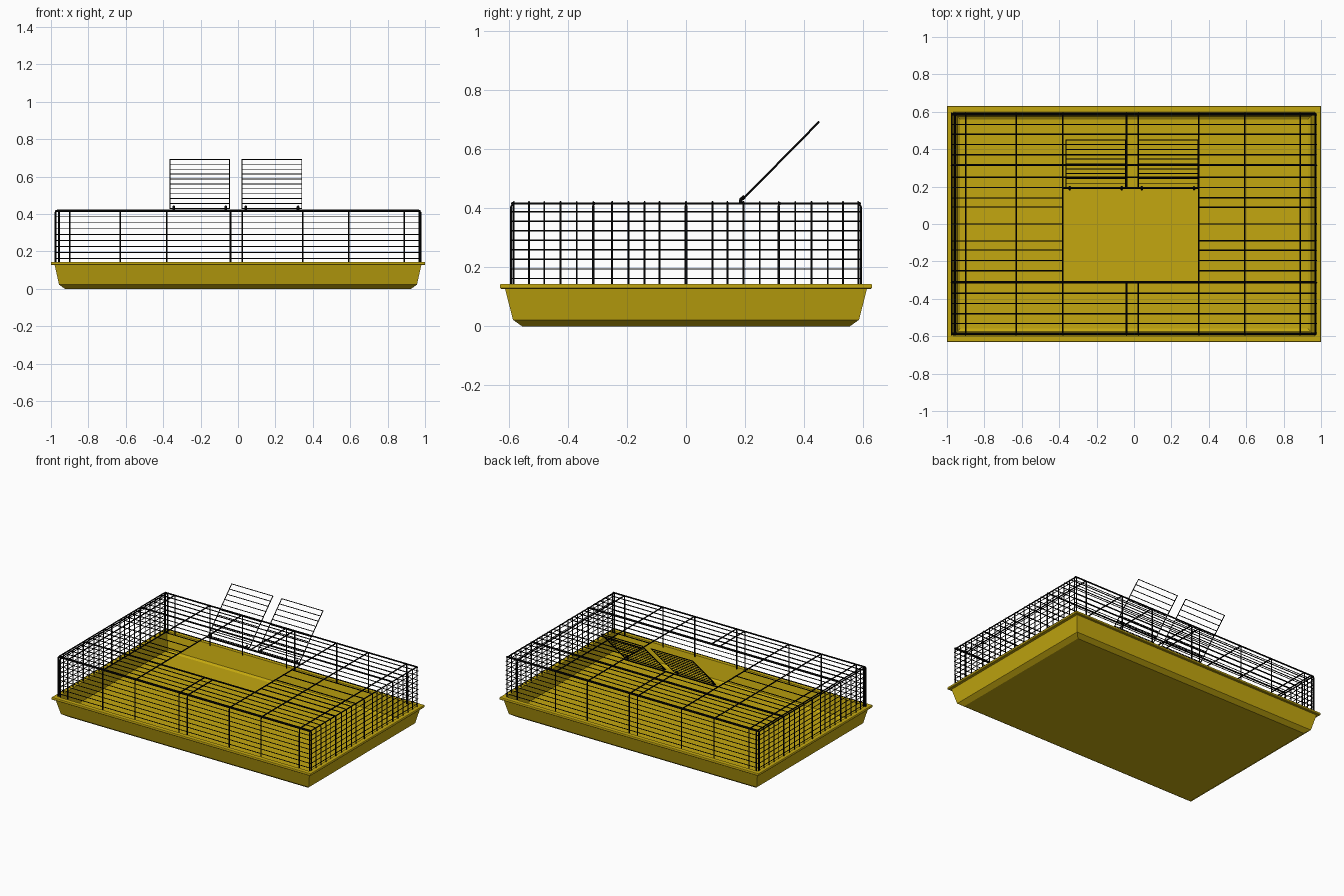
import bpy, bmesh
from mathutils import Vector

cube = bpy.data.objects.get("Cube")
if cube:
    bpy.data.objects.remove(cube)


def material(name, rgb):
    m = bpy.data.materials.new(name)
    m.use_nodes = True
    m.diffuse_color = (*rgb, 1)
    m.node_tree.nodes["Principled BSDF"].inputs["Base Color"].default_value = (*rgb, 1)
    return m


YELLOW = material("mustard_plastic", (0.55, 0.39, 0.005))
BLACK = material("black_wire", (0.002, 0.002, 0.002))


def wires(name, paths, radius, closed=False):
    """Turn a list of point paths into one mesh of round wires."""
    curve = bpy.data.curves.new(name, "CURVE")
    curve.dimensions = "3D"
    curve.bevel_depth = radius
    curve.bevel_resolution = 1
    curve.use_fill_caps = True
    for path in paths:
        spline = curve.splines.new("POLY")
        spline.points.add(len(path) - 1)
        for point, co in zip(spline.points, path):
            point.co = (*co, 1)
        spline.use_cyclic_u = closed
    temp = bpy.data.objects.new(name + "_curve", curve)
    mesh = bpy.data.meshes.new_from_object(temp)
    bpy.data.objects.remove(temp)
    mesh.name = name
    mesh.materials.clear()
    mesh.materials.append(BLACK)
    mesh.shade_smooth()
    obj = bpy.data.objects.new(name, mesh)
    bpy.context.collection.objects.link(obj)
    return obj


# Tray: rectangular loops (half width, half depth, height) from inside to underside
LOOPS = [(0.93, 0.56, 0.02), (0.945, 0.575, 0.03), (0.968, 0.598, 0.143),
         (0.998, 0.628, 0.143), (1.0, 0.63, 0.14), (1.0, 0.63, 0.13),
         (0.997, 0.627, 0.127), (0.98, 0.613, 0.127), (0.957, 0.586, 0.022),
         (0.925, 0.555, 0.0)]
bm = bmesh.new()
rings = [[bm.verts.new((sx * w, sy * d, z)) for sx, sy in
          ((-1, -1), (1, -1), (1, 1), (-1, 1))] for w, d, z in LOOPS]
for a, b in zip(rings, rings[1:]):
    for i in range(4):
        j = (i + 1) % 4
        bm.faces.new((a[i], a[j], b[j], b[i]))
bm.faces.new(rings[0])
bm.faces.new(rings[-1])
bmesh.ops.recalc_face_normals(bm, faces=bm.faces)
mesh = bpy.data.meshes.new("tray")
bm.to_mesh(mesh)
bm.free()
mesh.materials.append(YELLOW)
tray = bpy.data.objects.new("tray", mesh)
bpy.context.collection.objects.link(tray)

# Cage limits, and the hatch opening in the roof
HX, HY, BASE = 0.975, 0.592, 0.135
HATCH_X, HATCH_Y = (-0.38, 0.347), (-0.31, 0.192)
BEND = 0.012


def hoop(half, top):
    """Rounded arch over the cage as (across, height) pairs."""
    side = [(half, BASE), (half, top - BEND), (half - BEND * 0.3, top - BEND * 0.3),
            (half - BEND, top)]
    return [(-a, z) for a, z in side], side[::-1]


# Hoops running left to right, cut where they would cross the hatch
top = 0.421
left, right = hoop(HX, top)
half_ys = [0.09, 0.14, 0.195, 0.25, 0.314, 0.37, 0.425, 0.48, 0.532, 0.583]
cross_paths = []
for y in [0] + half_ys + [-v for v in half_ys]:
    if HATCH_Y[0] + 0.01 < y < HATCH_Y[1] - 0.01:
        parts = [left + [(HATCH_X[0], top)], [(HATCH_X[1], top)] + right]
    else:
        parts = [left + right]
    cross_paths += [[(a, y, z) for a, z in part] for part in parts]
wires("cross_hoops", cross_paths, 0.0034)

# Hoops running front to back, the middle ones cut at the hatch
top = 0.416
front, back = hoop(HY, top)
long_paths = []
for x in (-0.975, -0.957, -0.9, -0.63, -0.38, -0.04, 0.023, 0.347, 0.593, 0.888, 0.968):
    if HATCH_X[0] < x < HATCH_X[1]:
        parts = [front + [(HATCH_Y[0], top)], [(HATCH_Y[1], top)] + back]
    else:
        parts = [front + back]
    long_paths += [[(x, a, z) for a, z in part] for part in parts]
wires("long_hoops", long_paths, 0.0042)

# Horizontal wires wrapped around the four walls
bands = []
for i in range(8):
    z = 0.162 + i * 0.0323
    bands.append([(-HX, -HY, z), (HX, -HY, z), (HX, HY, z), (-HX, HY, z)])
wires("wall_bands", bands, 0.0026, closed=True)

# Heavier posts on the end walls and bars across the roof
wires("end_posts", [[(s * HX, y, BASE), (s * HX, y, 0.41)]
                    for s in (-1, 1) for y in (-0.314, 0, 0.314)], 0.005)
wires("roof_bars", [[(-HX, y, 0.416), (HX, y, 0.416)]
                    for y in (-0.588, -0.31, 0.317, 0.588)], 0.005)
wires("hatch_edge", [[(HATCH_X[0], HATCH_Y[1], 0.416), (HATCH_X[1], HATCH_Y[1], 0.416)]], 0.004)

# Two open hatch doors leaning back, each with a frame, rungs and hinges
LOW, HIGH = Vector((0, 0.192, 0.43)), Vector((0, 0.45, 0.692))
for side, x0, x1 in (("right", -0.364, -0.046), ("left", 0.022, 0.341)):
    a, b = Vector((x0, 0, 0)), Vector((x1, 0, 0))
    wires(side + "_door_frame", [[a + LOW, b + LOW, b + HIGH, a + HIGH]], 0.0036, closed=True)
    rungs = []
    for i in range(1, 10):
        p = LOW.lerp(HIGH, i / 10)
        rungs.append([a + p, b + p])
    wires(side + "_door_rungs", rungs, 0.0026)
    hinges = [[(x, 0.186, 0.418), (x, 0.186, 0.43), (x, 0.198, 0.44)]
              for x in (x0 + 0.02, x1 - 0.02)]
    wires(side + "_door_hinges", hinges, 0.007)
